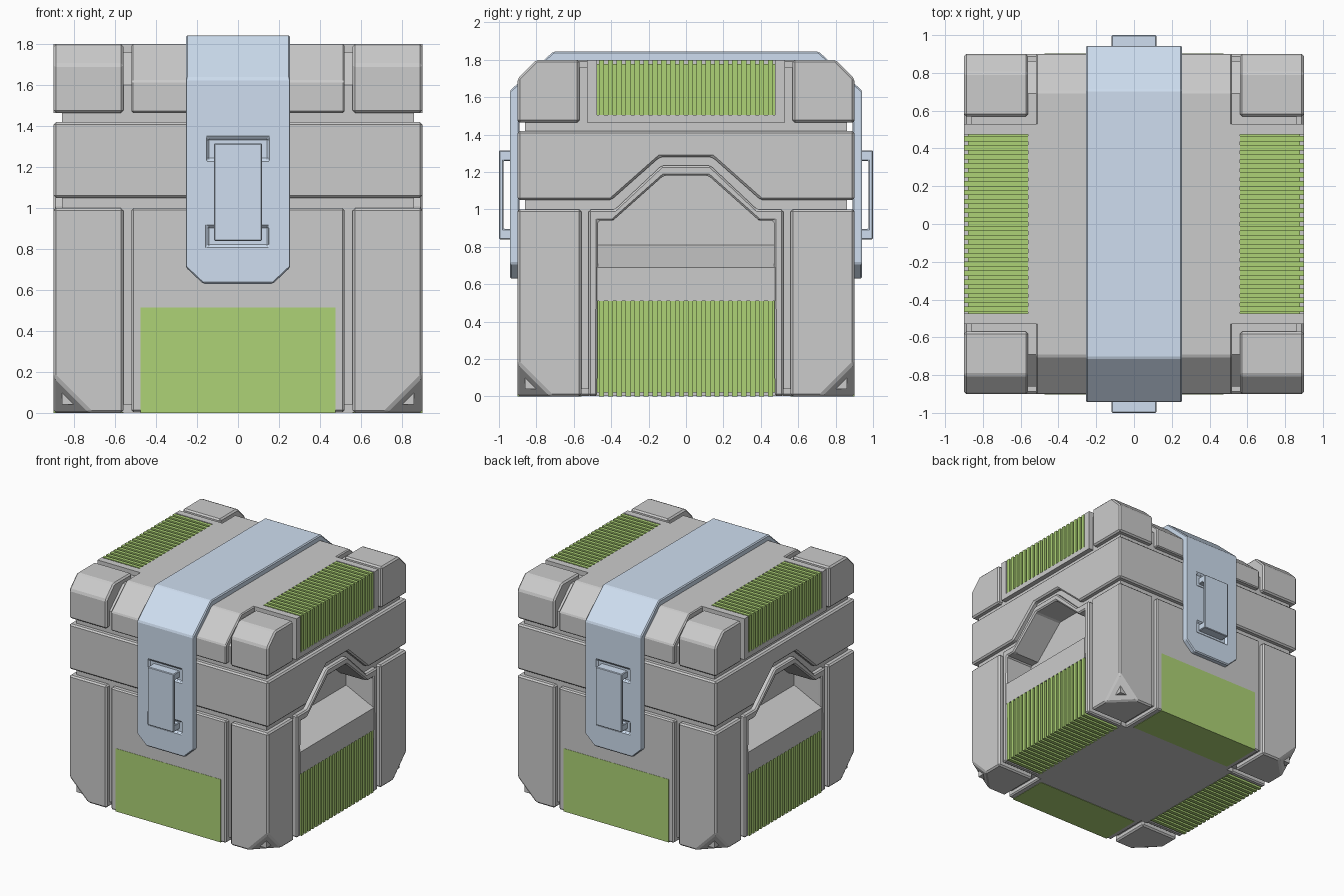
import bpy, bmesh
from mathutils import Vector

if "Cube" in bpy.data.objects:
    bpy.data.objects.remove(bpy.data.objects["Cube"])


def material(name, rgb):
    m = bpy.data.materials.new(name)
    m.diffuse_color = (*rgb, 1)
    m.use_nodes = True
    m.node_tree.nodes["Principled BSDF"].inputs["Base Color"].default_value = m.diffuse_color
    return m


BLUE = material("blue_paint", (0.62, 0.73, 0.87))
GREEN = material("green_paint", (0.42, 0.65, 0.18))


def prism(bm, pts, lo, hi):
    """Extrude a (y, z) outline along x."""
    a = [bm.verts.new((lo, y, z)) for y, z in pts]
    b = [bm.verts.new((hi, y, z)) for y, z in pts]
    bm.faces.new(a)
    bm.faces.new(b)
    for i in range(len(a)):
        j = (i + 1) % len(a)
        bm.faces.new((a[i], a[j], b[j], b[i]))


def box(bm, x0, x1, y0, y1, z0, z1):
    prism(bm, [(y0, z0), (y1, z0), (y1, z1), (y0, z1)], x0, x1)


def finish(name, bm, mat=None, bevel=0, mirror=""):
    bmesh.ops.recalc_face_normals(bm, faces=bm.faces)
    me = bpy.data.meshes.new(name)
    bm.to_mesh(me)
    bm.free()
    ob = bpy.data.objects.new(name, me)
    bpy.context.collection.objects.link(ob)
    if mat:
        me.materials.append(mat)
    if bevel:
        b = ob.modifiers.new("bevel", "BEVEL")
        b.width, b.segments, b.limit_method = bevel, 1, "ANGLE"
        b.angle_limit = 0.5
    if mirror:
        m = ob.modifiers.new("mirror", "MIRROR")
        m.use_axis = ["X" in mirror, "Y" in mirror, False]
        m.use_mirror_merge = False
    return ob


def boxes(name, dims, **kw):
    bm = bmesh.new()
    for d in dims:
        box(bm, *d)
    return finish(name, bm, **kw)


def profile(name, pts, lo, hi, **kw):
    bm = bmesh.new()
    prism(bm, pts, lo, hi)
    return finish(name, bm, **kw)


def sym(half):
    """Complete a (y, z) outline from its -y half."""
    return half + [(-y, z) for y, z in reversed(half)]


# Recessed core that shows at the bottom of the grooves
hole = [(-.47, .04), (-.47, .94), (-.39, .94), (-.12, 1.18)]
hole_rev = sym(hole)[::-1]
boxes("core", [(-.65, .65, -.86, .86, .04, 1.44)])
profile("groove_backing", sym([(-.86, .04), (-.86, 1.44)]) + hole_rev, .64, .86, mirror="X")
profile("lid_core", sym([(-.86, 1.43), (-.86, 1.60), (-.69, 1.76)]), -.86, .86)

# Lower corner posts with a clipped bottom corner
bm = bmesh.new()
corner = [(x, y, z) for x in (.56, .9) for y in (.56, .9) for z in (0, 1.0)]
corner.remove((.9, .9, 0))
corner += [(.72, .9, 0), (.9, .72, 0), (.9, .9, .18)]
for p in corner:
    bm.verts.new(p)
bmesh.ops.convex_hull(bm, input=bm.verts)
bmesh.ops.dissolve_limit(bm, angle_limit=.02, verts=bm.verts, edges=bm.edges)
finish("corner_post", bm, bevel=.012, mirror="XY")

# Lower front/back panel, base and green plates
boxes("front_back_panel", [(-.52, .52, -.9, .9, .003, 1.0)], bevel=.01)
boxes("base_plate", [(-.565, .565, -.52, .52, .003, .1)])
boxes("green_plate", [(-.475, .475, -.902, -.56, 0, .515)], mat=GREEN, mirror="Y")

# Side panel: arched frame around the hand recess, with a sloped sill
arch = sym([(-.52, .003), (-.52, 1.0), (-.38, 1.0), (-.13, 1.235)])
opening = sym([(-.475, .003)] + hole[1:])[::-1]
profile("side_arch_frame", arch + opening, .56, .9, bevel=.01, mirror="X")
bm = bmesh.new()
prism(bm, [(.9, .51), (.9, .69), (.65, .81), (.65, .51)], -.475, .475)
for v in bm.verts:
    v.co = Vector((v.co.y, v.co.x, v.co.z))
finish("recess_sill", bm, mirror="X")

# Middle band, notched over the arch
profile("middle_band", sym([(-.9, 1.42), (-.9, 1.05), (-.4, 1.05), (-.14, 1.28)]),
        -.9, .9, bevel=.012)

# Lid: centre, side frames and corner blocks
profile("lid_centre", sym([(-.9, 1.465), (-.9, 1.62), (-.7, 1.8)]), -.52, .52, bevel=.008)
boxes("lid_middle", [(-.56, .56, -.53, .53, 1.465, 1.8)])
boxes("lid_side_frame", [(.55, .9, -.53, -.475, 1.465, 1.8), (.55, .9, .475, .53, 1.465, 1.8),
                         (.55, .9, -.475, .475, 1.465, 1.505)], mirror="X")
profile("lid_corner_block", [(-.9, 1.465), (-.9, 1.7), (-.8, 1.8), (-.57, 1.8), (-.57, 1.465)],
        .56, .9, bevel=.012, mirror="XY")

# Green ribbed vents wrapping the top and bottom side edges
RIBS = 20
pitch = .95 / RIBS
for name, z0, z1, b0, b1 in (("upper_vent", 1.505, 1.8, 1.505, 1.778),
                             ("lower_vent", 0, .51, .022, .51)):
    dims = [(.56, .878, -.475, .475, b0, b1)]
    for i in range(RIBS):
        y = -.475 + (i + .5) * pitch
        dims.append((.56, .9, y - .014, y + .014, z0, z1))
    boxes(name, dims, mat=GREEN, mirror="X")

# Blue strap with clipped ends
bm = bmesh.new()
outer = sym([(-.942, .63), (-.942, 1.635), (-.71, 1.843)])
inner = sym([(-.89, .63), (-.89, 1.61), (-.69, 1.79)])[::-1]
prism(bm, outer + inner, -.255, .255)
bmesh.ops.recalc_face_normals(bm, faces=bm.faces)
for s in (-1, 1):
    bmesh.ops.bisect_plane(bm, geom=bm.verts[:] + bm.edges[:] + bm.faces[:],
                           plane_co=(s * .255, 0, .71), plane_no=(s * .08, 0, -.085),
                           clear_outer=True)
    bmesh.ops.holes_fill(bm, edges=[e for e in bm.edges if e.is_boundary], sides=0)
strap = finish("strap", bm, mat=BLUE)

# Sockets in the strap for the latch feet
cutter = boxes("socket_cutter", [(-.15, .15, s * .955 - .03, s * .955 + .03, z0, z1)
                                 for s in (-1, 1) for z0, z1 in ((.815, .91), (1.235, 1.34))])
cutter.hide_render = True
cut = strap.modifiers.new("sockets", "BOOLEAN")
cut.object, cut.operation, cut.solver = cutter, "DIFFERENCE", "EXACT"
bpy.context.view_layer.update()
mesh = bpy.data.meshes.new_from_object(strap.evaluated_get(bpy.context.evaluated_depsgraph_get()))
strap.modifiers.clear()
strap.data = mesh
bpy.data.objects.remove(cutter)
b = strap.modifiers.new("bevel", "BEVEL")
b.width, b.segments, b.limit_method = .008, 1, "ANGLE"

# Latch handles, U-shaped, front and back
profile("latch_handle", [(-.92, .84), (-1, .84), (-1, 1.315), (-.92, 1.315), (-.92, 1.26),
                         (-.975, 1.26), (-.975, .895), (-.92, .895)],
        -.118, .118, mat=BLUE, bevel=.005, mirror="Y")
